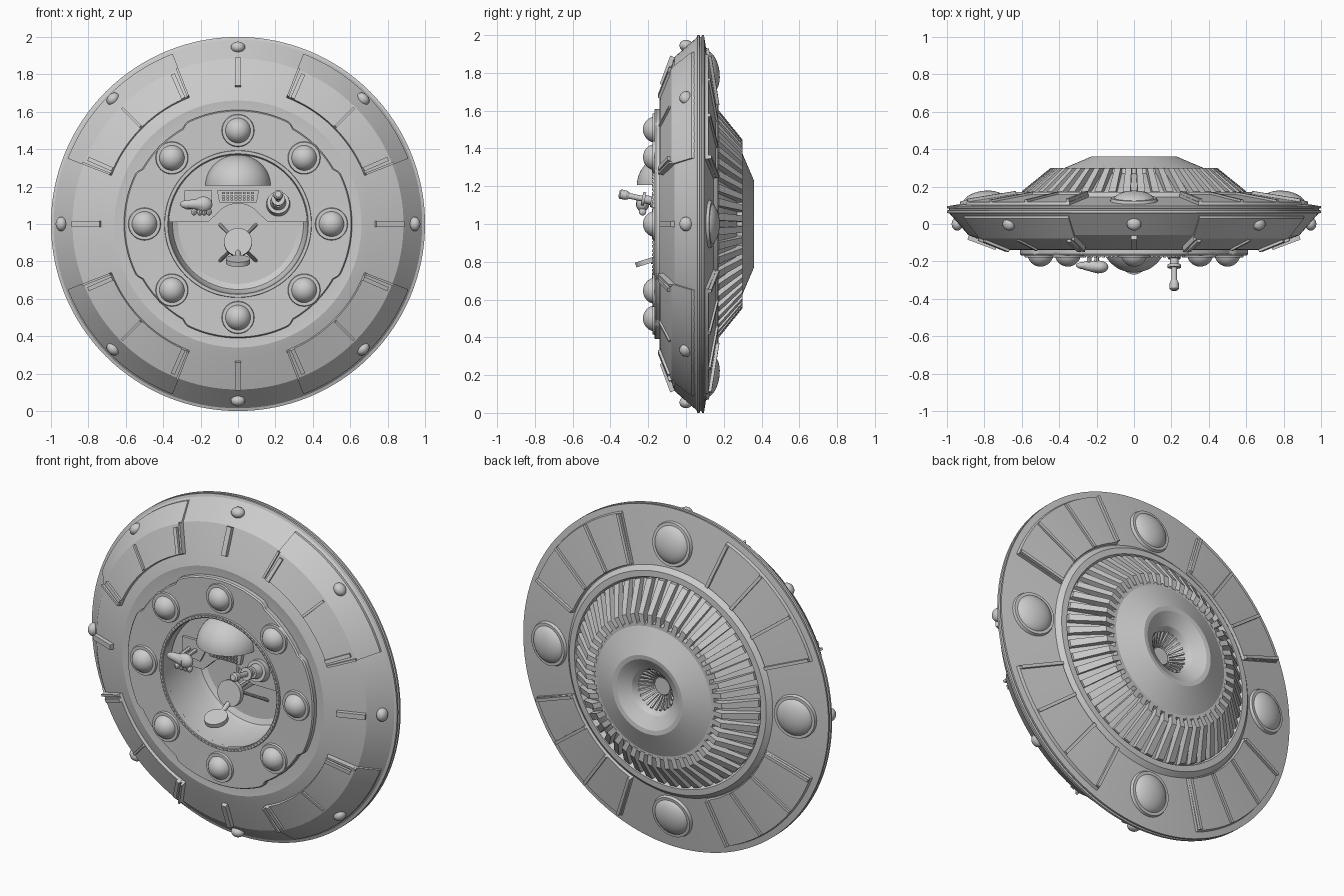
import bpy, bmesh
from math import sin, cos, pi, radians, degrees
from mathutils import Matrix, Vector

if "Cube" in bpy.data.objects:
    bpy.data.objects.remove(bpy.data.objects["Cube"])

T = Matrix.Translation
CARD = [0, 90, 180, 270]
DIAG = [45, 135, 225, 315]


def polar(deg):
    """Frame at the hull centre: local x = radial, y = hull axis, z = tangent."""
    return T((0, 0, 1)) @ Matrix.Rotation(-radians(deg), 4, 'Y')


def finish(bm, name, angle=30):
    bmesh.ops.recalc_face_normals(bm, faces=bm.faces)
    me = bpy.data.meshes.new(name)
    bm.to_mesh(me)
    bm.free()
    ob = bpy.data.objects.new(name, me)
    bpy.context.collection.objects.link(ob)
    bpy.ops.object.select_all(action='DESELECT')
    ob.select_set(True)
    bpy.context.view_layer.objects.active = ob
    bpy.ops.object.shade_smooth_by_angle(angle=radians(angle))
    return ob


def sweep(bm, prof, segs=128, a0=0, a1=360, closed=True):
    """Sweep an (r, y) section about the hull axis; prof may depend on angle."""
    full = a1 - a0 >= 360
    rings = []
    for i in range(segs if full else segs + 1):
        d = a0 + (a1 - a0) * i / segs
        a = radians(d)
        p = prof(d) if callable(prof) else prof
        rings.append([bm.verts.new((r * cos(a), y, 1 + r * sin(a))) for r, y in p])
    n = len(rings[0])
    for i in range(segs):
        A, B = rings[i], rings[(i + 1) % len(rings)]
        for j in range(n if closed else n - 1):
            k = (j + 1) % n
            bm.faces.new((A[j], A[k], B[k], B[j]))
    if not full:
        bm.faces.new(rings[0])
        bm.faces.new(rings[-1])
    elif not closed:
        bmesh.ops.remove_doubles(bm, verts=bm.verts, dist=1e-5)


def box(bm, M, loc, size):
    bmesh.ops.create_cube(bm, size=1, matrix=M @ T(loc) @ Matrix.Diagonal((*size, 1)))


def ball(bm, M, loc, size, u=24, v=14):
    bmesh.ops.create_uvsphere(bm, u_segments=u, v_segments=v, radius=1,
                              matrix=M @ T(loc) @ Matrix.Diagonal((*size, 1)))


def rod(bm, p, q, r1, r2=None, segs=24):
    p, q = Vector(p), Vector(q)
    d = q - p
    bmesh.ops.create_cone(bm, cap_ends=True, segments=segs, radius1=r1,
                          radius2=r1 if r2 is None else r2, depth=d.length,
                          matrix=T((p + q) / 2) @ d.to_track_quat('Z', 'Y').to_matrix().to_4x4())


def prism(bm, pts, y0, y1):
    """Extrude an (x, z) outline along y."""
    f = bm.faces.new([bm.verts.new((x, y0, z)) for x, z in pts])
    g = bmesh.ops.extrude_face_region(bm, geom=[f])['geom']
    bmesh.ops.translate(bm, vec=(0, y1 - y0, 0),
                        verts=[v for v in g if isinstance(v, bmesh.types.BMVert)])


I = Matrix.Identity(4)

# hull: cockpit bowl, front slopes, rim, back slopes, engine cone and vent hole
bm = bmesh.new()
sweep(bm, [(0, .14), (.32, .14), (.35, .125), (.365, .09), (.375, -.1), (.375, -.14),
           (.61, -.135), (.66, -.14), (.71, -.125), (.885, -.06), (.985, .055), (1, .06),
           (1, .072), (.99, .075), (.99, .082), (1, .085), (1, .095), (.97, .1), (.67, .145),
           (.645, .17), (.61, .172), (.595, .145), (.43, .262), (.40, .27), (.395, .298),
           (.375, .298), (.23, .36), (.205, .357), (.135, .315), (.125, .30), (.115, .27),
           (.06, .21), (0, .21)], closed=False)
finish(bm, "hull", 22)

# raised diagonal panels, front and back
bm = bmesh.new()
for d in DIAG:
    sweep(bm, [(.72, -.11), (.73, -.136), (.885, -.078), (.975, .03), (.975, .06), (.8, -.02)],
          24, d - 24, d + 24)
    sweep(bm, [(.67, .13), (.68, .16), (.96, .118), (.97, .08)], 24, d - 24, d + 24)
finish(bm, "diagonal_panels", 20)

# ribs on the hull: front bars and back strips
bm = bmesh.new()
tilt = Matrix.Rotation(radians(20.5), 4, 'Z')
back = Matrix.Rotation(radians(-8.5), 4, 'Z')
for d in CARD:
    box(bm, polar(d) @ T((.81, -.095, 0)) @ tilt, (0, 0, 0), (.16, .035, .03))
for d in DIAG:
    box(bm, polar(d) @ T((.805, -.11, 0)) @ tilt, (0, 0, 0), (.15, .018, .014))
    for s in (-1, 1):
        box(bm, polar(d + s * 21.5) @ T((.8, -.112, 0)) @ tilt, (0, 0, 0), (.15, .024, .022))
        box(bm, polar(d + s * 23.6) @ T((.81, -.105, 0)) @ tilt, (0, 0, 0), (.17, .03, .012))
        box(bm, polar(d + s * 23.2) @ T((.82, .143, 0)) @ back, (0, 0, 0), (.28, .025, .018))
        box(bm, polar(d + s * 8) @ T((.82, .14, 0)) @ back, (0, 0, 0), (.28, .022, .018))
finish(bm, "hull_ribs")

# rim lamps, eight around the edge
bm = bmesh.new()
for d in CARD + DIAG:
    ball(bm, polar(d), (.945, .0, 0), (.03, .035, .038))
finish(bm, "rim_lamps")

# large back domes with collars
bm = bmesh.new()
for d in CARD:
    M = polar(d) @ T((.805, .122, 0)) @ back
    ball(bm, M, (0, 0, 0), (.112, .055, .112), 36, 18)
    p, q = M @ Vector((0, -.02, 0)), M @ Vector((0, .018, 0))
    rod(bm, p, q, .135, .122, 40)
finish(bm, "back_domes")

# cooling fins around the engine cone
bm = bmesh.new()
N = 48
fin = [(.60, .14), (.60, .175), (.445, .30), (.385, .30), (.385, .25), (.43, .24)]
for i in range(N):
    M = polar(360 * (i + .5) / N)
    loops = [[bm.verts.new(M @ Vector((r, y, s * (.008 + .024 * (r - .2))))) for r, y in fin]
             for s in (-1.15, 1.15)]
    bm.faces.new(loops[0])
    bm.faces.new(loops[1])
    for j in range(6):
        k = (j + 1) % 6
        bm.faces.new((loops[0][j], loops[0][k], loops[1][k], loops[1][j]))
finish(bm, "cooling_fins")

# small vanes in the vent hole
bm = bmesh.new()
for i in range(24):
    box(bm, polar(15 * i) @ T((.09, .25, 0)) @ Matrix.Rotation(radians(47), 4, 'Z'),
        (0, 0, 0), (.085, .02, .01))
rod(bm, (0, .205, 1), (0, .222, 1), .06, .05, 32)
finish(bm, "vent_vanes")


# notched front plate and cockpit lip
def plate_section(d):
    off = abs((d + 45) % 90 - 45)
    r = .61 if off < 27 else .61 - min(1, (off - 27) / 3) * .02
    return [(.375, -.13), (.375, -.165), (r - .006, -.168), (r, -.16), (r, -.13)]


bm = bmesh.new()
sweep(bm, plate_section, 180)
sweep(bm, [(.372, -.15), (.372, -.172), (.376, -.175), (.392, -.175), (.396, -.15)])
finish(bm, "front_plate")
bm = bmesh.new()
for i in range(100):
    box(bm, polar(3.6 * i), (.384, -.175, 0), (.008, .008, .012))
finish(bm, "lip_studs")

# eight landing globes in collars
bm = bmesh.new()
for d in CARD + DIAG:
    ball(bm, polar(d), (.5, -.158, 0), (.07, .07, .07), 32, 18)
    c = polar(d) @ Vector((.5, 0, 0))
    rod(bm, (c.x, -.15, c.z), (c.x, -.178, c.z), .092, .084, 40)
finish(bm, "globes")

# dashboard: half disc with an arched cut-out
arc = [(.37 * cos(radians(a)), 1 + .37 * sin(radians(a))) for a in range(2, 179, 4)]
arch = [(.14 * cos(radians(a)), .97 + .14 * sin(radians(a))) for a in range(140, 39, -10)]
bm = bmesh.new()
prism(bm, arc + [(-.37, 1.01), (-.16, 1.01)] + arch + [(.16, 1.01), (.37, 1.01)], -.10, -.06)
finish(bm, "dashboard")

# hood: upper half sphere over the instruments
bm = bmesh.new()
ball(bm, I, (0, -.085, 1.205), (.175, .175, .165), 48, 32)
g = bm.verts[:] + bm.edges[:] + bm.faces[:]
cut = bmesh.ops.bisect_plane(bm, geom=g, plane_co=(0, 0, 1.206), plane_no=(0, 0, 1), clear_inner=True)
bmesh.ops.holes_fill(bm, edges=[e for e in bm.edges if e.is_boundary])
finish(bm, "dash_hood")

# instrument grille with keys
bm = bmesh.new()
prism(bm, [(-.112, 1.18), (.112, 1.18), (.1, 1.115), (-.1, 1.115)], -.125, -.09)
for row in range(3):
    for col in range(8):
        box(bm, I, (-.077 + .022 * col, -.128, 1.13 + .018 * row), (.015, .014, .011))
finish(bm, "instrument_grille")

# left control: bracket and rounded grip
bm = bmesh.new()
prism(bm, [(-.285, 1.18), (-.14, 1.18), (-.14, 1.12), (-.17, 1.06), (-.285, 1.08)], -.115, -.09)
for x in (-.24, -.2):
    rod(bm, (x, -.1, 1.12), (x, -.22, 1.11), .012, segs=12)
ball(bm, I, (-.185, -.23, 1.105), (.048, .033, .042))
ball(bm, I, (-.265, -.222, 1.105), (.045, .02, .024))
rod(bm, (-.27, -.222, 1.105), (-.185, -.23, 1.105), .022, .036)
for x in (-.235, -.205, -.18, -.155):
    ball(bm, I, (x, -.23, 1.065), (.015, .02, .02), 12, 8)
finish(bm, "left_grip")

# right control: lever with collars
bm = bmesh.new()
a, b = Vector((.215, -.09, 1.105)), Vector((.215, -.355, 1.16))
for t0, t1, r1, r2 in [(0, .18, .065, .06), (.18, .36, .042, .034), (.36, .5, .022, .022),
                       (.48, .54, .036, .036), (.5, .85, .015, .015), (.8, .86, .018, .025),
                       (.86, .97, .025, .025), (.97, 1, .025, .016)]:
    rod(bm, a.lerp(b, t0), a.lerp(b, t1), r1, r2)
finish(bm, "control_lever")

# seat: back disc, cushion, post and crossed struts
bm = bmesh.new()
rod(bm, (0, -.085, .905), (0, -.055, .9), .075, segs=40)
rod(bm, (0, -.05, .9), (0, .15, .9), .025)
rod(bm, (0, -.2, .79), (0, -.208, .815), .065, segs=40)
rod(bm, (0, -.19, .80), (0, -.04, .87), .014)
for sx in (-1, 1):
    for sz in (-1, 1):
        rod(bm, (0, -.02, .9), (.1 * sx, .15, .9 + .1 * sz), .009, segs=10)
finish(bm, "pilot_seat")
